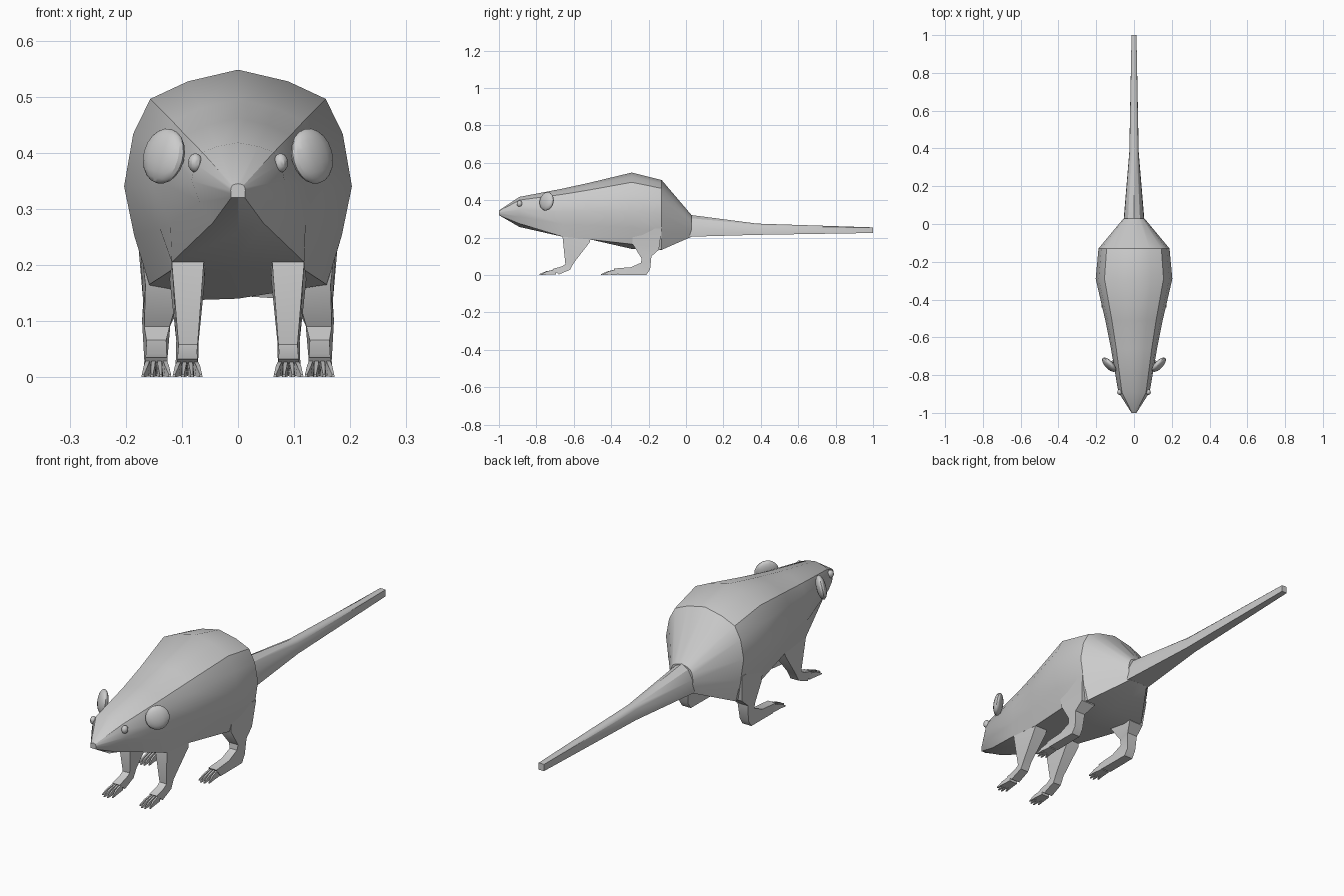
import bpy, math
from mathutils import Matrix, Vector
import bmesh

if "Cube" in bpy.data.objects:
    bpy.data.objects.remove(bpy.data.objects["Cube"])


def finish(name, bm, mirror=False, angle=30):
    bmesh.ops.recalc_face_normals(bm, faces=bm.faces)
    me = bpy.data.meshes.new(name)
    bm.to_mesh(me)
    bm.free()
    ob = bpy.data.objects.new(name, me)
    bpy.context.collection.objects.link(ob)
    if mirror:
        ob.modifiers.new("mirror", 'MIRROR').use_mirror_merge = False
    bpy.ops.object.select_all(action='DESELECT')
    ob.select_set(True)
    bpy.context.view_layer.objects.active = ob
    bpy.ops.object.shade_smooth_by_angle(angle=math.radians(angle))
    return ob


def loft(bm, rings):
    loops = [[bm.verts.new(p) for p in r] for r in rings]
    for a, b in zip(loops, loops[1:]):
        n = len(a)
        for i in range(n):
            j = (i + 1) % n
            bm.faces.new((a[i], a[j], b[j], b[i]))
    bm.faces.new(loops[0])
    bm.faces.new(loops[-1][::-1])


def body_ring(y, top, mid, bot, w, wb, zc):
    # rounded back, flatter flanks, flat belly
    h = top - mid
    half = [(0.44 * w, mid + 0.9 * h), (0.77 * w, mid + 0.75 * h),
            (0.92 * w, mid + 0.45 * h), (w, mid),
            (0.6 * w + 0.4 * wb, (mid + zc) / 2), (wb, zc)]
    pts = [(0, top)] + half + [(0, bot)] + [(-x, z) for x, z in reversed(half)]
    return [(x, y, z) for x, z in pts]


# body and head: y, top, widest z, belly z, half width, belly half width, belly edge z
bm = bmesh.new()
loft(bm, [body_ring(*r) for r in (
    (-1.00, .345, .333, .32, .013, .012, .32),
    (-.89, .418, .35, .257, .083, .045, .275),
    (-.66, .462, .34, .205, .122, .118, .205),
    (-.51, .495, .34, .19, .152, .12, .19),
    (-.29, .548, .34, .14, .203, .158, .165),
    (-.13, .508, .33, .145, .188, .15, .135),
    (.03, .32, .26, .205, .055, .045, .205))])
finish("body", bm)

# tail: y, top, bottom, top half width, bottom half width
bm = bmesh.new()
loft(bm, [[(0, y, t), (.6 * a, y, t - .15 * (t - b) * k), (a, y, t - .5 * (t - b) * k),
           (c, y, b), (-c, y, b), (-a, y, t - .5 * (t - b) * k),
           (-.6 * a, y, t - .15 * (t - b) * k)]
          for y, t, b, a, c, k in ((.02, .322, .205, .053, .055, 1),
                                   (.38, .275, .215, .024, .025, .5),
                                   (1.0, .255, .225, .013, .013, .05))])
finish("tail", bm)


def leg(name, rows):
    # each row: front y, z, back y, z, inner x, outer x
    bm = bmesh.new()
    loft(bm, [[(x0, yf, zf), (x1, yf, zf), (x1 + .004, yb, zb), (x0 - .002, yb, zb)]
              for yf, zf, yb, zb, x0, x1 in rows])
    # four splayed toes
    yf, zf, yb, zb, x0, x1 = rows[-1]
    cx = (x0 + x1) / 2
    for i in range(4):
        f = (i - 1.5) / 1.5
        tip = yf - .075 + .018 * abs(f)
        rings = []
        for y, x, w, t, b in ((yf + .02, cx + f * .014, .006, zf - .002, zb),
                              ((yf + tip) / 2, cx + f * .019, .006, .02, .002),
                              (tip, cx + f * .024, .003, .005, 0)):
            rings.append([(x - w, y, b), (x + w, y, b), (x + w * .6, y, t), (x - w * .6, y, t)])
        loft(bm, rings)
    finish(name, bm, mirror=True)


leg("front_leg", (
    (-.64, .28, -.50, .24, .06, .105),
    (-.66, .205, -.515, .175, .061, .118),
    (-.645, .058, -.60, .065, .072, .106),
    (-.665, .046, -.62, .028, .073, .107),
    (-.715, .032, -.68, .003, .072, .108)))

leg("hind_leg", (
    (-.29, .25, -.13, .25, .10, .175),
    (-.285, .165, -.145, .135, .10, .165),
    (-.238, .09, -.185, .10, .122, .167),
    (-.24, .066, -.192, .03, .128, .163),
    (-.295, .042, -.212, .001, .127, .164),
    (-.385, .035, -.36, .001, .126, .165)))


def ellipsoid(name, centre, radii, lean=0, yaw=0, seg=16, ring=10):
    m = (Matrix.Translation(Vector(centre)) @ Matrix.Rotation(math.radians(lean), 4, 'Y')
         @ Matrix.Rotation(math.radians(yaw), 4, 'Z') @ Matrix.Diagonal((*radii, 1)))
    bm = bmesh.new()
    bmesh.ops.create_uvsphere(bm, u_segments=seg, v_segments=ring, radius=1, matrix=m)
    finish(name, bm, mirror=True)


# ears and eyes
ellipsoid("ear", (.132, -.745, .394), (.02, .049, .05), lean=-15, yaw=-43)
ellipsoid("eye", (.076, -.89, .382), (.013, .015, .017), seg=12, ring=8)
